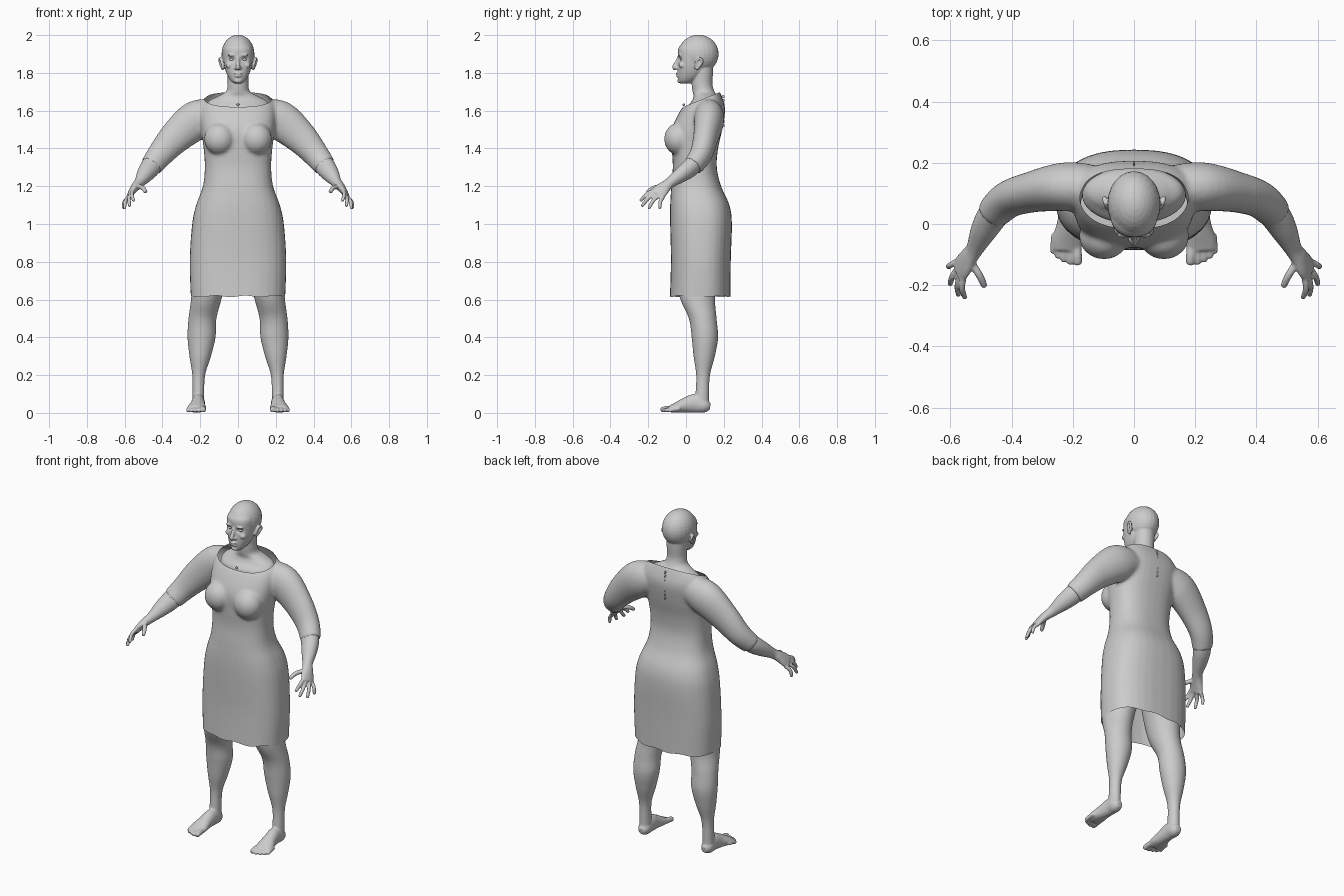
import bpy, bmesh, math
from mathutils import Vector

cube = bpy.data.objects.get("Cube")
if cube:
    bpy.data.objects.remove(cube, do_unlink=True)

grey = bpy.data.materials.new("plain grey")
grey.use_nodes = True
grey.diffuse_color = (0.6, 0.6, 0.6, 1)
grey.node_tree.nodes["Principled BSDF"].inputs["Base Color"].default_value = (0.6, 0.6, 0.6, 1)
X, Y, Z = Vector((1, 0, 0)), Vector((0, 1, 0)), Vector((0, 0, 1))


def spline(rows, steps=6):
    """Smooth in-between rows through the given rows."""
    out = []
    for i in range(len(rows) - 1):
        a, b, c, d = (rows[max(i - 1, 0)], rows[i], rows[i + 1], rows[min(i + 2, len(rows) - 1)])
        for s in range(steps):
            t = s / steps
            out.append([q + t / 2 * (r - p + t * (2 * p - 5 * q + 4 * r - e + t * (3 * (q - r) + e - p)))
                        for p, q, r, e in zip(a, b, c, d)])
    return out + [list(rows[-1])]


def tube(bm, rows, ref=Y, upright=False, power=2.0, sides=32):
    """Loft of rings; each row is x, y, z, radius across, radius along ref."""
    rows = spline(rows)
    pts = [Vector(r[:3]) for r in rows]
    rings = []
    for i, r in enumerate(rows):
        t = (pts[min(i + 1, len(pts) - 1)] - pts[max(i - 1, 0)]).normalized()
        if upright:
            u, v = X, Y
        else:
            v = (ref - t * ref.dot(t)).normalized()
            u = v.cross(t)
        ring = []
        for k in range(sides):
            a = math.tau * k / sides
            c, s = math.cos(a), math.sin(a)
            c = math.copysign(abs(c) ** (2 / power), c)
            s = math.copysign(abs(s) ** (2 / power), s)
            ring.append(bm.verts.new(pts[i] + u * r[3] * c + v * r[4] * s))
        rings.append(ring)
    for a, b in zip(rings, rings[1:]):
        for k in range(sides):
            n = (k + 1) % sides
            bm.faces.new((a[k], a[n], b[n], b[k]))
    bm.faces.new(rings[0])
    bm.faces.new(rings[-1])


def stack(bm, rows, power=2.0):
    """Level rings; each row is x, z, half width, front y, back y."""
    tube(bm, [(x, (f + b) / 2, z, w, (b - f) / 2) for x, z, w, f, b in rows], upright=True, power=power)


def digit(bm, base, tip, r, bend=(0, 0, 0)):
    """Tapered finger or toe with a rounded tip."""
    a, b = Vector(base), Vector(tip)
    mid = (a + b) / 2 + Vector(bend)
    near = mid.lerp(b, 0.85)
    ref = X if abs((b - a).normalized().y) > 0.6 else Y
    tube(bm, [(*a, r, r), (*mid, r, r), (*near, r * 0.85, r * 0.85), (*b, r * 0.4, r * 0.4)], ref, sides=16)


def ball(bm, at, radii):
    new = bmesh.ops.create_uvsphere(bm, u_segments=24, v_segments=16, radius=1)["verts"]
    for v in new:
        v.co = Vector(p * r for p, r in zip(v.co, radii)) + Vector(at)


def finish(name, bm, voxel=0, smooth=0):
    """Fuse the overlapping pieces into one smooth skin."""
    bmesh.ops.recalc_face_normals(bm, faces=bm.faces)
    mesh = bpy.data.meshes.new(name)
    bm.to_mesh(mesh)
    bm.free()
    ob = bpy.data.objects.new(name, mesh)
    bpy.context.collection.objects.link(ob)
    if voxel:
        mod = ob.modifiers.new("fuse", 'REMESH')
        mod.mode, mod.voxel_size = 'VOXEL', voxel
        mod = ob.modifiers.new("soften", 'SMOOTH')
        mod.factor, mod.iterations = 0.5, smooth
        baked = bpy.data.meshes.new_from_object(ob.evaluated_get(bpy.context.evaluated_depsgraph_get()))
        ob.modifiers.clear()
        ob.data = baked
    ob.data.materials.clear()
    ob.data.materials.append(grey)
    ob.data.shade_smooth()
    return ob


def mirrored(ob, name):
    """Right-hand copy of a left-hand part."""
    bm = bmesh.new()
    bm.from_mesh(ob.data)
    for v in bm.verts:
        v.co.x *= -1
    bmesh.ops.reverse_faces(bm, faces=bm.faces)
    return finish(name, bm)


# Dress: body, bust and sleeves fused, then cut open at hem and neckline
bm = bmesh.new()
stack(bm, [(0, .57, .248, -.087, .235), (0, .8, .256, -.08, .237), (0, 1.0, .243, -.084, .243),
           (0, 1.1, .222, -.084, .23), (0, 1.2, .186, -.078, .186), (0, 1.3, .176, -.07, .163),
           (0, 1.4, .182, -.075, .17), (0, 1.5, .195, -.075, .192), (0, 1.6, .2, -.03, .207),
           (0, 1.66, .18, .02, .195), (0, 1.72, .12, .06, .17)], power=2.5)
for s in (-1, 1):
    ball(bm, (s * .098, -.04, 1.45), (.082, .076, .085))
    tube(bm, [(s * x, y, z, a, b) for x, y, z, a, b in (
        (.12, .115, 1.58, .08, .075), (.22, .122, 1.55, .104, .08), (.33, .105, 1.46, .088, .067),
        (.41, .08, 1.37, .07, .06), (.46, .035, 1.305, .06, .053))])
dress = finish("dress", bm, .009, 8)
bm = bmesh.new()
bm.from_mesh(dress.data)
for co, no in (((0, 0, .617), -Z), ((0, .01, 1.63), Vector((0, -.4, 1)))):
    bmesh.ops.bisect_plane(bm, geom=bm.verts[:] + bm.edges[:] + bm.faces[:],
                           plane_co=co, plane_no=no, clear_outer=True)
for v in bm.verts:
    if v.co.z < .64:
        v.co.z += .004 * math.sin(40 * v.co.x) * (.64 - v.co.z) / .023
bm.to_mesh(dress.data)
bm.free()
dress.data.shade_smooth()

# Front button and back closure
bm = bmesh.new()
ball(bm, (0, -.012, 1.632), (.007, .006, .007))
finish("neck_button", bm)
bm = bmesh.new()
for i in range(8):
    ball(bm, (0, .197, 1.675 - i * .022), (.003, .008, .008))
finish("back_closure", bm)

# Head, neck and upper chest
bm = bmesh.new()
stack(bm, [(0, 1.55, .16, .02, .18), (0, 1.61, .17, .0, .188), (0, 1.65, .155, .03, .183),
           (0, 1.675, .11, .04, .17), (0, 1.70, .065, .035, .152), (0, 1.74, .055, .03, .14),
           (0, 1.80, .056, .03, .143), (0, 1.86, .056, .03, .145)])
ball(bm, (0, .066, 1.9), (.087, .107, .102))
stack(bm, [(0, 1.744, .022, -.03, .02), (0, 1.76, .04, -.04, .05), (0, 1.79, .058, -.044, .09),
           (0, 1.83, .071, -.044, .11), (0, 1.88, .078, -.042, .12), (0, 1.93, .076, -.04, .12),
           (0, 1.96, .055, -.015, .1)], power=2.3)
tube(bm, [(0, -.036, 1.885, .009, .009), (0, -.05, 1.855, .01, .01), (0, -.059, 1.832, .014, .012),
          (0, -.052, 1.82, .012, .008)], X)
ball(bm, (0, -.042, 1.797), (.024, .012, .006))
ball(bm, (0, -.041, 1.784), (.021, .012, .007))
ball(bm, (0, -.034, 1.758), (.02, .012, .012))
for s in (-1, 1):
    ball(bm, (s * .012, -.048, 1.826), (.009, .01, .008))
    ball(bm, (s * .034, -.036, 1.894), (.022, .01, .006))
    ball(bm, (s * .046, -.02, 1.84), (.02, .018, .016))
    tube(bm, [(s * .078, .05, 1.825, .006, .006), (s * .088, .052, 1.855, .006, .006),
              (s * .095, .07, 1.877, .007, .007), (s * .097, .086, 1.862, .007, .007),
              (s * .088, .072, 1.835, .007, .007), (s * .08, .055, 1.818, .007, .007)], X, sides=12)
    ball(bm, (s * .083, .066, 1.85), (.008, .018, .026))
head = finish("head", bm, .0042, 3)
# Eye sockets pressed in, with eyeballs
for v in head.data.vertices:
    if v.co.y < .03:
        d = ((abs(v.co.x) - .033) / .017) ** 2 + ((v.co.z - 1.872) / .011) ** 2
        v.co.y += .012 * math.exp(-d)
bm = bmesh.new()
for s in (-1, 1):
    ball(bm, (s * .033, -.021, 1.871), (.014, .012, .008))
finish("eyes", bm)

# Forearm and hand
bm = bmesh.new()
tube(bm, [(.42, .075, 1.36, .05, .045), (.46, .03, 1.305, .054, .047), (.49, -.02, 1.265, .046, .041),
          (.52, -.08, 1.222, .029, .029), (.54, -.108, 1.2, .024, .033), (.558, -.135, 1.176, .019, .042),
          (.574, -.156, 1.152, .014, .042)])
tips = [(.552, -.243, 1.12), (.574, -.236, 1.092), (.602, -.2, 1.078), (.608, -.14, 1.08)]
for i, tip in enumerate(tips):
    s = -.031 + .021 * i
    digit(bm, (.567 + .33 * s, -.146 + .76 * s, 1.16 - .55 * s), tip, .0105, (.008, -.004, .008))
digit(bm, (.536, -.12, 1.2), (.487, -.207, 1.168), .0125, (-.006, -.004, .008))
left_arm = finish("left_forearm", bm, .005, 4)
mirrored(left_arm, "right_forearm")

# Leg and foot
bm = bmesh.new()
stack(bm, [(.11, 1.02, .105, -.05, .2), (.14, .8, .1, -.055, .185), (.165, .62, .082, -.035, .155),
           (.188, .5, .074, .015, .162), (.193, .4, .074, .03, .17), (.2, .3, .057, .04, .153),
           (.208, .2, .034, .054, .127), (.21, .1, .031, .05, .122), (.21, .05, .032, .045, .122)])
tube(bm, [(.21, .128, .033, .018, .018), (.21, .1, .038, .034, .038), (.21, .05, .05, .035, .05),
          (.213, 0, .041, .039, .041), (.218, -.05, .028, .049, .028), (.22, -.085, .02, .048, .018)], Z)
for x, y, r in ((.183, -.134, .016), (.208, -.133, .0115), (.23, -.125, .011),
                (.25, -.113, .011), (.266, -.096, .011)):
    digit(bm, (.22 + (x - .22) * .85, y + .065, .022), (x, y, r * .9), r, (0, 0, .003))
left_leg = finish("left_leg", bm, .005, 4)
for v in left_leg.data.vertices:
    v.co.z = max(v.co.z, 0)
mirrored(left_leg, "right_leg")
